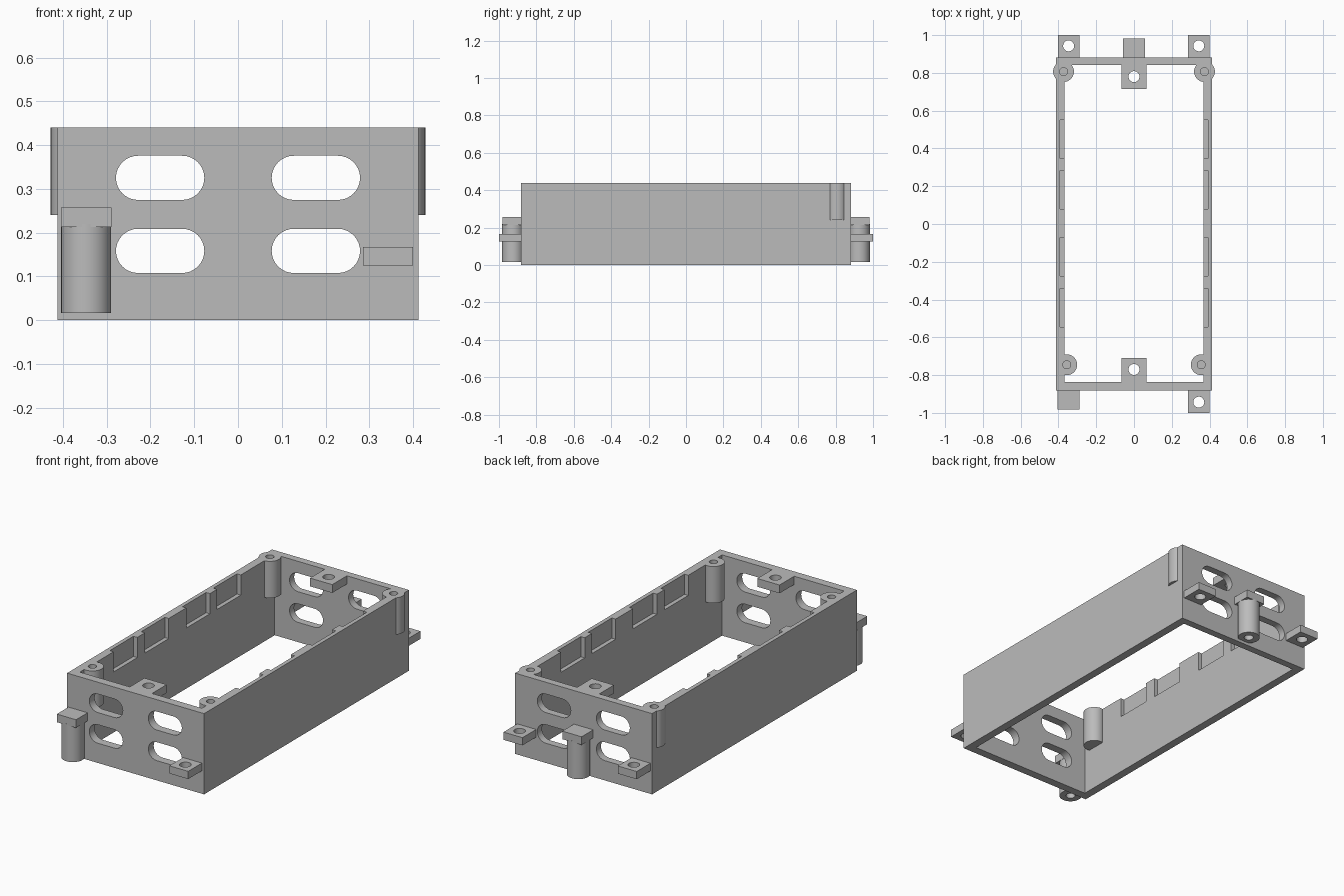
import bpy, bmesh, math
from mathutils import Vector

if "Cube" in bpy.data.objects:
    bpy.data.objects.remove(bpy.data.objects["Cube"])

grey = bpy.data.materials.new("grey plastic")
grey.diffuse_color = (0.5, 0.5, 0.5, 1)
grey.use_nodes = True
grey.node_tree.nodes["Principled BSDF"].inputs["Base Color"].default_value = grey.diffuse_color


def prism(name, outline, a, b, axis="z"):
    """Extrude an outline: xy along z, or xz along y."""
    put = (lambda u, v, w: (u, v, w)) if axis == "z" else (lambda u, v, w: (u, w, v))
    bm = bmesh.new()
    f = bm.faces.new([bm.verts.new(put(u, v, a)) for u, v in outline])
    ext = bmesh.ops.extrude_face_region(bm, geom=[f])
    verts = [g for g in ext["geom"] if isinstance(g, bmesh.types.BMVert)]
    bmesh.ops.translate(bm, verts=verts, vec=Vector(put(0, 0, b - a)))
    bmesh.ops.recalc_face_normals(bm, faces=bm.faces)
    me = bpy.data.meshes.new(name)
    bm.to_mesh(me)
    bm.free()
    me.materials.append(grey)
    ob = bpy.data.objects.new(name, me)
    bpy.context.collection.objects.link(ob)
    return ob


def rect(x0, x1, y0, y1):
    return [(x0, y0), (x1, y0), (x1, y1), (x0, y1)]


def circle(x, y, r, n=48):
    return [(x + r * math.cos(2 * math.pi * i / n), y + r * math.sin(2 * math.pi * i / n)) for i in range(n)]


def stadium(x, z, half, r, n=16):
    pts = []
    for side, start in ((1, -math.pi / 2), (-1, math.pi / 2)):
        for i in range(n + 1):
            t = start + math.pi * i / n
            pts.append((x + side * (half - r) + r * math.cos(t), z + r * math.sin(t)))
    return pts


def cut(ob, cutter):
    cutter.hide_render = True
    m = ob.modifiers.new("cut", "BOOLEAN")
    m.operation, m.solver, m.object = "DIFFERENCE", "EXACT", cutter
    bpy.context.view_layer.objects.active = ob
    bpy.ops.object.modifier_apply(modifier=m.name)
    bpy.data.objects.remove(cutter)


H = 0.44
# Open frame
frame = prism("frame", rect(-0.413, 0.413, -0.882, 0.882), 0, H)
cut(frame, prism("cutter", rect(-0.368, 0.368, -0.836, 0.842), -0.1, 0.6))

# Vent slots through both end walls
for x in (-0.178, 0.178):
    for z in (0.158, 0.325):
        cut(frame, prism("cutter", stadium(x, z, 0.101, 0.0505), -1.1, 1.1, "y"))

# Shallow recesses along the top inside of the long walls
for y in (0.448, 0.182, -0.173, -0.443):
    cut(frame, prism("cutter", rect(-0.391, 0.391, y - 0.102, y + 0.102), 0.33, 0.6))

# Corner screw posts with blind holes
for sx in (-1, 1):
    for x, y, label in ((0.373, 0.807, "back"), (0.356, -0.745, "front")):
        post = prism(f"{label}_screw_post", circle(sx * x, y, 0.055), 0.24, H)
        for ob in (post, frame):
            cut(ob, prism("cutter", circle(sx * x, y, 0.021), 0.29, 0.6))

# Inner tabs at the middle of each end wall
for y0, y1, hy in ((0.716, 0.86, 0.78), (-0.86, -0.71, -0.77)):
    tab = prism("inner_tab", rect(-0.067, 0.067, y0, y1), H - 0.045, H)
    cut(tab, prism("cutter", circle(0, hy, 0.029), 0.2, 0.6))

# Outer mounting tabs
for x, s in ((0.343, -1), (0.343, 1), (-0.346, 1)):
    y0, y1 = sorted((s * 0.87, s * 1.0))
    tab = prism("mounting_tab", rect(x - 0.057, x + 0.057, y0, y1), 0.125, 0.167)
    cut(tab, prism("cutter", circle(x, s * 0.943, 0.029), 0, 0.3))

# Outer pegs hanging from blocks
for x, s in ((-0.347, -1), (0.0, 1)):
    y0, y1 = sorted((s * 0.87, s * 0.982))
    prism("peg_block", rect(x - 0.058, x + 0.058, y0, y1), 0.213, 0.257)
    peg = prism("peg", circle(x, s * 0.926, 0.057), 0.016, 0.22)
    cut(peg, prism("cutter", circle(x, s * 0.926, 0.024), -0.1, 0.15))

# Smooth the round walls, keep edges sharp
for ob in bpy.context.collection.objects:
    ob.select_set(True)
bpy.context.view_layer.objects.active = frame
bpy.ops.object.shade_smooth_by_angle(angle=math.radians(30))
